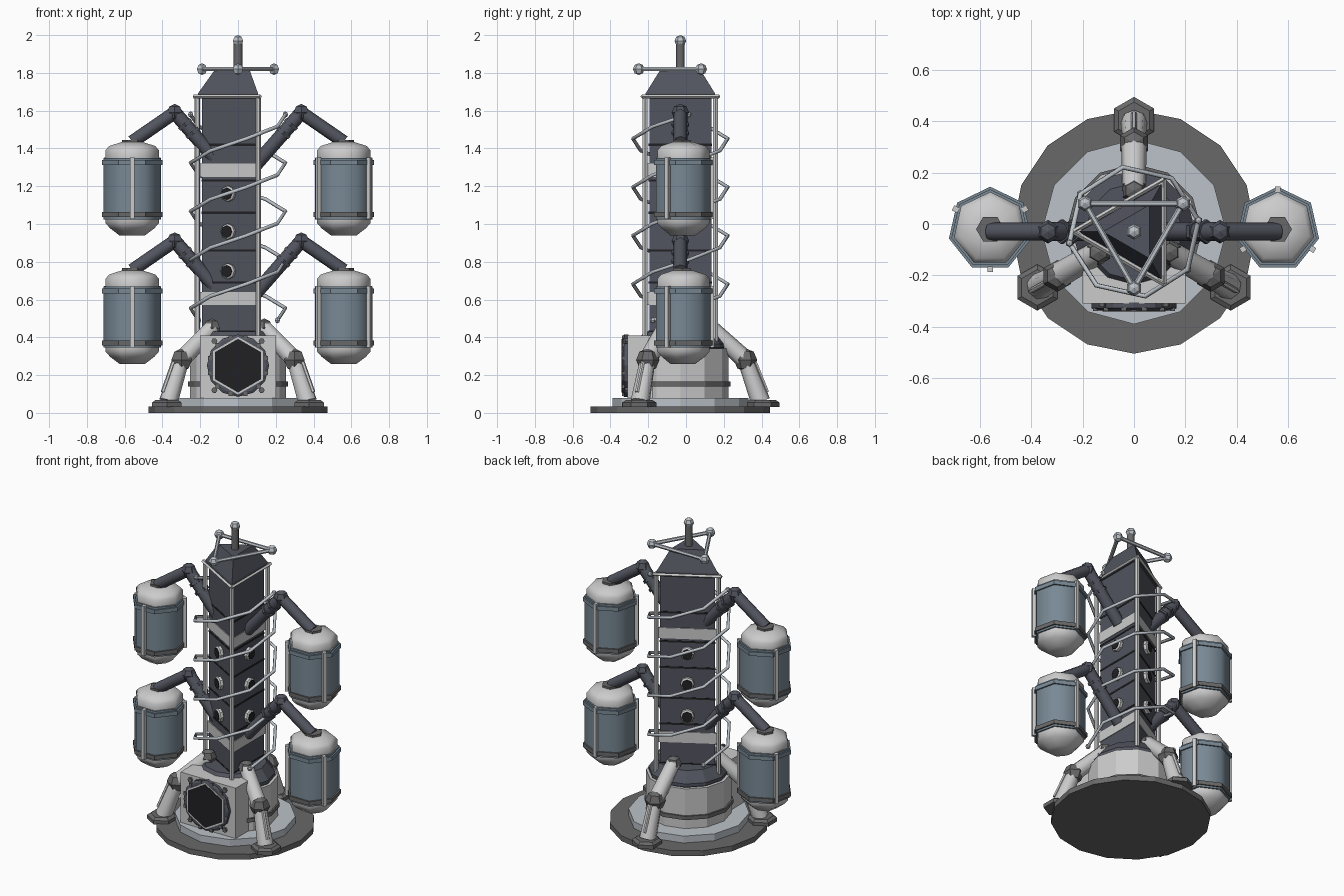
import bpy, bmesh, math
from mathutils import Vector, Matrix

if "Cube" in bpy.data.objects:
    bpy.data.objects.remove(bpy.data.objects["Cube"])

C = Vector((0, -0.03, 0))          # axis of the tower
rad = math.radians


def material(name, rgb):
    m = bpy.data.materials.new(name)
    m.diffuse_color = (*rgb, 1)
    m.use_nodes = True
    m.node_tree.nodes["Principled BSDF"].inputs["Base Color"].default_value = m.diffuse_color
    return m


SLATE = material("slate", (0.085, 0.09, 0.115))
BLUE = material("tank_blue", (0.19, 0.25, 0.30))
PALE = material("pale_metal", (0.50, 0.54, 0.58))
DARK = material("dark_grey", (0.14, 0.14, 0.14))
BLACK = material("black", (0.015, 0.015, 0.017))
LIGHT = material("light_grey", (0.58, 0.58, 0.57))


def finish(name, bm, mat, smooth=0):
    bmesh.ops.recalc_face_normals(bm, faces=bm.faces)
    me = bpy.data.meshes.new(name)
    bm.to_mesh(me)
    bm.free()
    me.materials.append(mat)
    if smooth:
        me.polygons.foreach_set("use_smooth", [True] * len(me.polygons))
        me.set_sharp_from_angle(angle=rad(smooth))
    ob = bpy.data.objects.new(name, me)
    bpy.context.collection.objects.link(ob)
    return ob


def lathe(name, prof, n, mat, at=C, turn=0, rot=None, smooth=0):
    """Stack rings of (radius, z) and cap both ends."""
    bm = bmesh.new()
    rings = [[bm.verts.new((r * math.cos(rad(turn) + i * math.tau / n),
                            r * math.sin(rad(turn) + i * math.tau / n), z))
              for i in range(n)] for r, z in prof]
    for a, b in zip(rings, rings[1:]):
        for i in range(n):
            j = (i + 1) % n
            bm.faces.new((a[i], a[j], b[j], b[i]))
    bm.faces.new(rings[0])
    bm.faces.new(rings[-1])
    m = Matrix.Translation(at)
    bm.transform(m @ rot.to_matrix().to_4x4() if rot else m)
    return finish(name, bm, mat, smooth)


def bar(name, a, b, r, mat, n=8, r2=None, smooth=50):
    d = Vector(b) - Vector(a)
    return lathe(name, [(r, 0), (r2 or r, d.length)], n, mat, Vector(a), 0,
                 d.to_track_quat('Z', 'Y'), smooth)


def ball(name, p, r, mat):
    bm = bmesh.new()
    bmesh.ops.create_uvsphere(bm, u_segments=6, v_segments=4, radius=r)
    bmesh.ops.translate(bm, vec=p, verts=bm.verts)
    return finish(name, bm, mat)


def box(name, size, p, mat, turn=0):
    bm = bmesh.new()
    bmesh.ops.create_cube(bm, size=1)
    bm.transform(Matrix.Translation(p) @ Matrix.Rotation(rad(turn), 4, 'Z')
                 @ Matrix.Diagonal((*size, 1)))
    return finish(name, bm, mat)


def polar(r, deg, z):
    return C + Vector((r * math.cos(rad(deg)), r * math.sin(rad(deg)), z))


# Base discs and drum
lathe("base_disc", [(.475, 0), (.475, .035)], 16, DARK)
lathe("base_step", [(.36, .035), (.36, .08)], 12, PALE)
lathe("base_drum", [(.255, .08), (.255, .34)], 12, LIGHT)
lathe("drum_band", [(.265, .14), (.265, .165)], 12, DARK)
lathe("drum_collar", [(.235, .34), (.24, .345), (.24, .365), (.19, .43)], 12, SLATE)

# Triangular core, bands and seams
lathe("core", [(.19, .36), (.19, 1.67)], 3, SLATE, turn=60)
for z in (.605, 1.285):
    lathe("core_band", [(.2, z - .035), (.2, z + .035)], 3, LIGHT, turn=60)
for z in (.43, .69, .86, 1.06, 1.23, 1.42):
    lathe("core_seam", [(.194, z - .006), (.194, z + .006)], 3, BLACK, turn=60)
lathe("core_cap", [(.213, 1.67), (.213, 1.69), (.12, 1.82)], 3, SLATE, turn=60)

# Corner rails, top frame and portholes
for a in (60, 180, 300):
    bar("corner_rail", polar(.215, a, .37), polar(.215, a, 1.68), .015, LIGHT, 6)
    bar("top_frame", polar(.235, a, 1.675), polar(.235, a + 120, 1.675), .01, LIGHT, 4)
    n = polar(1, a + 60, 0) - C
    q = n.to_track_quat('Z', 'Y')
    for z in (.75, .96, 1.16):
        p = polar(.09, a + 60, z)
        lathe("porthole_rim", [(.042, 0), (.042, .022), (.03, .03)], 8, LIGHT, p, 0, q)
        lathe("porthole_glass", [(.032, 0), (.032, .032)], 8, BLACK, p, 0, q)

# Two spiralling pipes with ball ends
for start in (10, 190):
    pts = [polar(.255, start - 45 * i, 1.58 - 1.09 * i / 17) for i in range(18)]
    cu = bpy.data.curves.new("spiral_pipe", 'CURVE')
    cu.dimensions = '3D'
    cu.bevel_depth = .01
    cu.bevel_resolution = 1
    cu.use_fill_caps = True
    sp = cu.splines.new('POLY')
    sp.points.add(len(pts) - 1)
    for s, p in zip(sp.points, pts):
        s.co = (*p, 1)
    cu.materials.append(PALE)
    bpy.context.collection.objects.link(bpy.data.objects.new("spiral_pipe", cu))
    for p in (pts[0], pts[-1]):
        ball("pipe_end", p, .016, PALE)

# Antenna mast and triangular array
bar("mast", polar(0, 0, 1.81), polar(0, 0, 1.96), .023, DARK)
ball("mast_tip", polar(0, 0, 1.969), .031, PALE)
for a in (30, 150, 270):
    bar("array_strut", polar(.22, a, 1.82), polar(.22, a + 120, 1.82), .012, PALE, 6)
    ball("array_node", polar(.22, a, 1.82), .031, PALE)

# Hanging tanks on bent arms
for s in (-1, 1):
    for z in (.51, 1.19):
        at = C + Vector((.56 * s, .01, z))
        lathe("tank_body", [(.155, -.165), (.155, .16)], 7, BLUE, at, 90, smooth=55)
        lathe("tank_top", [(.145, .16), (.145, .2), (.125, .223), (.06, .243)],
              7, LIGHT, at, 90, smooth=55)
        lathe("tank_bottom", [(.07, -.25), (.12, -.213), (.145, -.185), (.145, -.16)],
              7, LIGHT, at, 90, smooth=55)
        for h, m in ((.135, BLUE), (-.14, DARK)):
            lathe("tank_hoop", [(.165, h - .013), (.165, h + .013)], 7, m, at, 90)
        for k in range(3):
            a = 30 + 120 * k if s < 0 else 90 + 120 * k
            d = Vector((math.cos(rad(a)), math.sin(rad(a)), 0)) * .156
            box("tank_strap", (.022, .022, .325), at + d, LIGHT, a)
        lathe("tank_flange", [(.055, .24), (.055, .256)], 6, DARK, at)
        top = C + Vector((.56 * s, 0, z + .245))
        elbow = C + Vector((.335 * s, 0, z + .4))
        root = C + Vector((.09 * s, 0, z + .12))
        bar("arm_outer", top, elbow, .035, SLATE)
        bar("arm_inner", root, elbow, .037, SLATE)
        ball("arm_elbow", elbow, .046, SLATE)
        for t in (.2, .36):
            p = elbow.lerp(root, t)
            bar("arm_collar", p, p + (root - elbow) * .05, .047, SLATE, 6, smooth=0)

# Three landing legs
for a in (90, 210, 330):
    lathe("foot_pad", [(.09, .03), (.09, .055), (.07, .068)], 6, DARK, polar(.435, a, 0), 30)
    hip, knee, foot = polar(.16, a, .45), polar(.345, a, .28), polar(.425, a, .06)
    ball("leg_hip", hip, .05, DARK)
    bar("leg_upper", hip, knee, .045, LIGHT, 8, .05)
    ball("leg_knee", knee, .062, DARK)
    bar("leg_lower", knee, foot, .042, LIGHT, 8, .052)
    bar("leg_piston", polar(.395, a, .27), polar(.46, a, .11), .011, LIGHT, 6)

# Front hatch housing with hexagonal opening
box("hatch_housing", (.4, .22, .33), Vector((0, -.2, .245)), LIGHT)
front = Vector((0, -1, 0)).to_track_quat('Z', 'Y')
hc = Vector((0, -.31, .25))
lathe("hatch_ring", [(.165, -.005), (.165, .018), (.15, .026)], 12, SLATE, hc, 0, front)
lathe("hatch_rim", [(.153, .02), (.153, .029)], 6, LIGHT, hc, 30, front)
lathe("hatch_opening", [(.142, .02), (.142, .031)], 6, BLACK, hc, 30, front)
for i in range(12):
    t = rad(15 + 30 * i)
    box("ring_bolt", (.02, .012, .02),
        hc + Vector((.155 * math.cos(t), -.022, .155 * math.sin(t))), DARK)
for x in (-.125, .125):
    for z in (-.13, .13):
        bar("corner_bolt", hc + Vector((x, .01, z)), hc + Vector((x, -.012, z)), .016, DARK, 6)
# Feed pipe at the left of the drum
bar("feed_pipe", (-.28, -.2, .295), (-.12, -.13, .42), .018, SLATE)
ball("feed_pipe_end", Vector((-.28, -.2, .295)), .022, SLATE)
